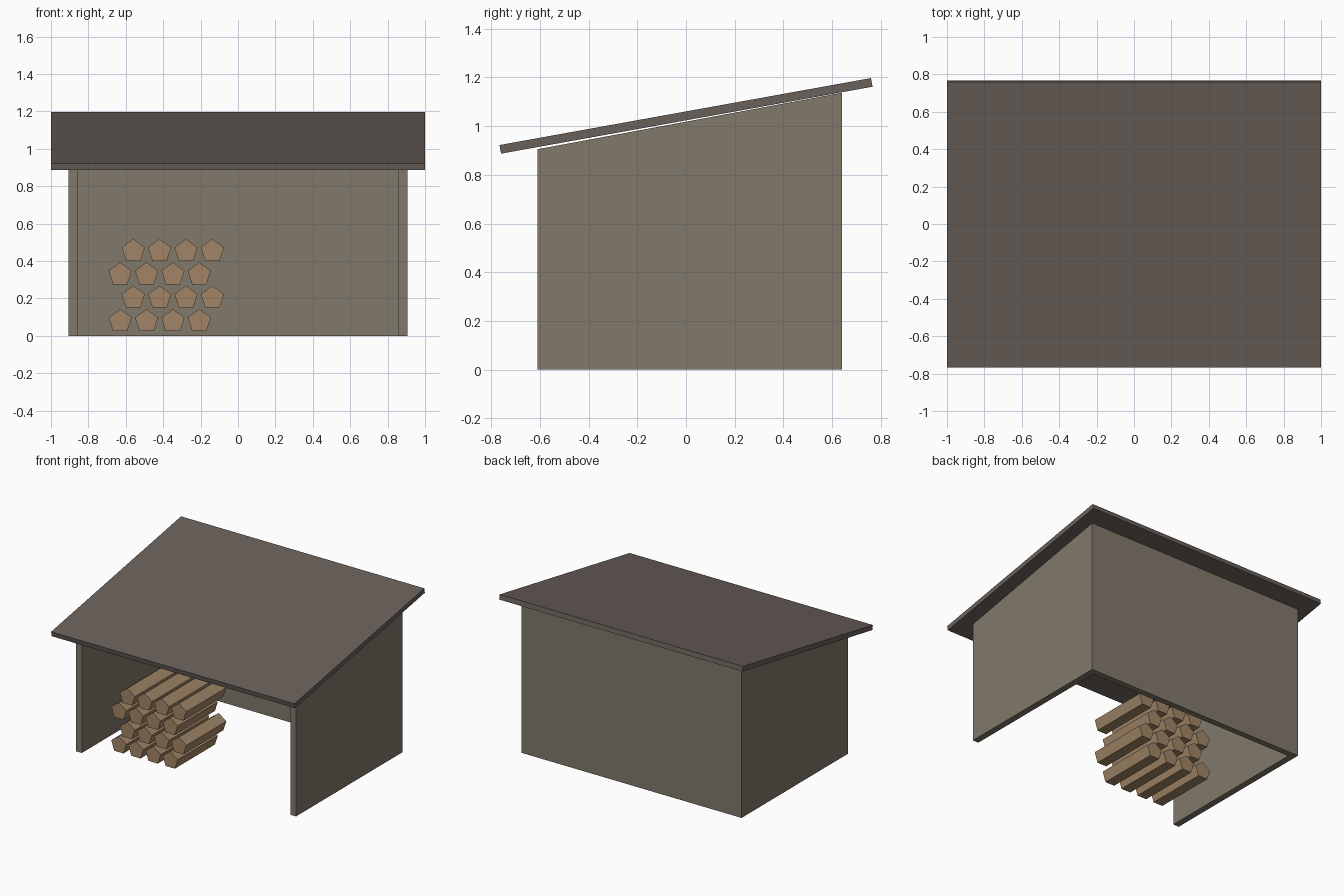
import bpy, bmesh
from math import sin, cos, pi, atan2

if "Cube" in bpy.data.objects:
    bpy.data.objects.remove(bpy.data.objects["Cube"])


def material(name, color):
    m = bpy.data.materials.new(name)
    m.diffuse_color = (*color, 1)
    m.use_nodes = True
    m.node_tree.nodes["Principled BSDF"].inputs["Base Color"].default_value = m.diffuse_color
    return m


WALL = material("weathered_wood", (0.22, 0.19, 0.145))
ROOF = material("roof_boards", (0.14, 0.115, 0.10))
LOG = material("cut_wood", (0.36, 0.235, 0.135))


def prism(name, profile, axis, start, end, mat):
    """Extrude a 2D profile along x (profile = y,z) or y (profile = x,z)."""
    bm = bmesh.new()
    place = (lambda a, b: (start, a, b)) if axis == "x" else (lambda a, b: (a, start, b))
    face = bm.faces.new([bm.verts.new(place(a, b)) for a, b in profile])
    ext = bmesh.ops.extrude_face_region(bm, geom=[face])
    move = (end - start, 0, 0) if axis == "x" else (0, end - start, 0)
    bmesh.ops.translate(bm, vec=move,
                        verts=[v for v in ext["geom"] if isinstance(v, bmesh.types.BMVert)])
    bmesh.ops.recalc_face_normals(bm, faces=bm.faces)
    me = bpy.data.meshes.new(name)
    bm.to_mesh(me)
    bm.free()
    me.materials.append(mat)
    ob = bpy.data.objects.new(name, me)
    bpy.context.collection.objects.link(ob)
    return ob


# Side walls with sloping tops
side = [(-0.61, 0), (0.64, 0), (0.64, 1.137), (-0.61, 0.905)]
prism("left_wall", side, "x", -0.905, -0.857, WALL)
prism("right_wall", side, "x", 0.857, 0.905, WALL)

# Back wall between the sides
prism("back_wall", [(0.595, 0), (0.64, 0), (0.64, 1.137), (0.595, 1.129)],
      "x", -0.857, 0.857, WALL)

# Tilted roof slab
t = atan2(0.275, 1.526)
hl, hh, zc = 0.775, 0.018, 1.042
roof = [(u * cos(t) - v * sin(t), zc + u * sin(t) + v * cos(t))
        for u, v in ((-hl, -hh), (hl, -hh), (hl, hh), (-hl, hh))]
prism("roof", roof, "x", -1, 1, ROOF)

# Stacked five-sided logs, alternate rows shifted
R = 0.065
for row in range(4):
    for col in range(4):
        cx = -0.63 + 0.141 * col + 0.07 * (row % 2)
        cz = 0.078 + 0.125 * row
        pent = [(cx + R * cos(pi / 2 + k * 2 * pi / 5),
                 cz + R * sin(pi / 2 + k * 2 * pi / 5)) for k in range(5)]
        prism(f"log_{row + 1}_{col + 1}", pent, "y", -0.50, -0.03, LOG)
